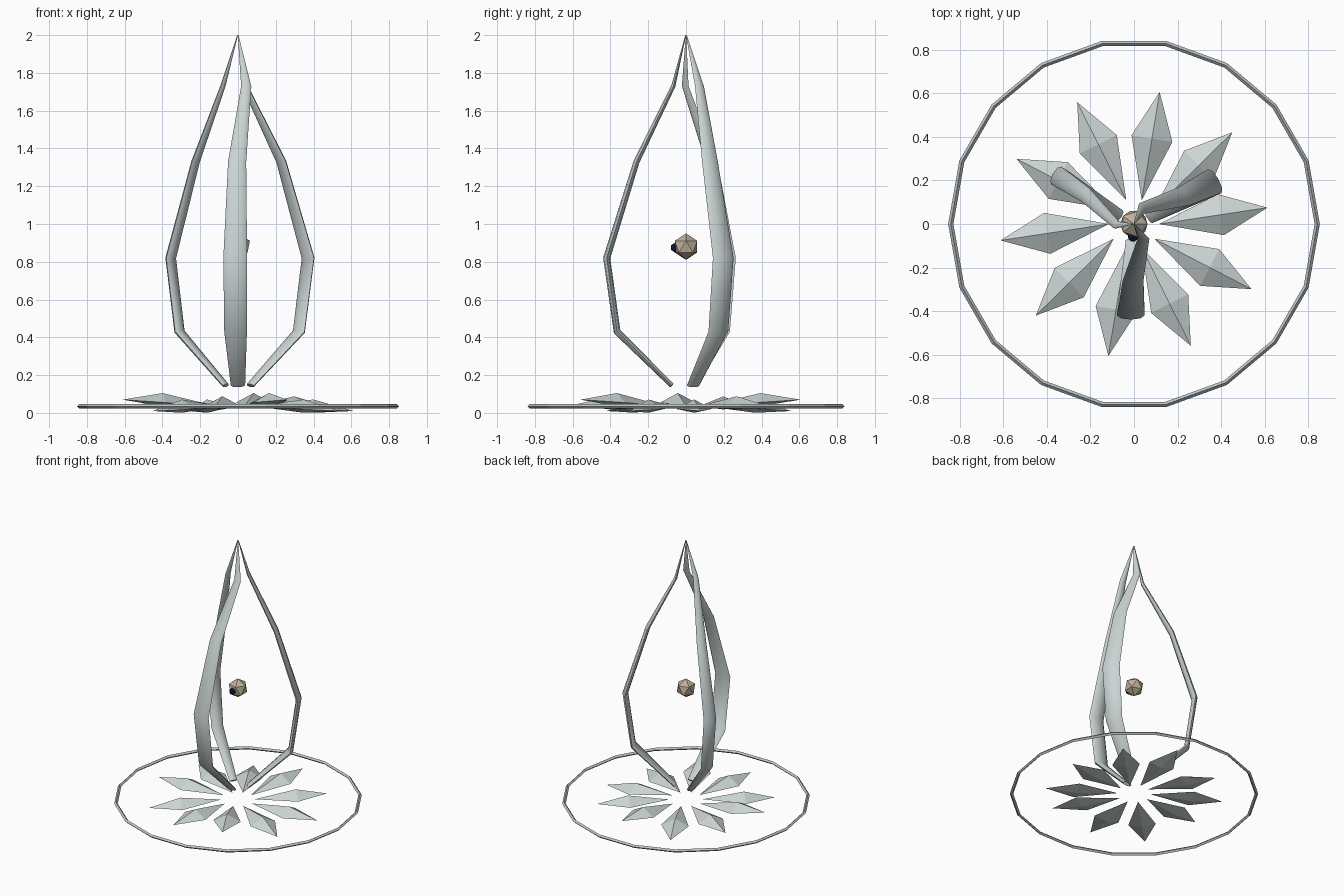
import bpy, bmesh, math
from mathutils import Vector

if "Cube" in bpy.data.objects:
    bpy.data.objects.remove(bpy.data.objects["Cube"])


def material(name, rgb):
    m = bpy.data.materials.new(name)
    m.diffuse_color = (*rgb, 1)
    m.use_nodes = True
    m.node_tree.nodes["Principled BSDF"].inputs["Base Color"].default_value = m.diffuse_color
    return m


SILVER = material("pale silver", (0.60, 0.66, 0.66))
RING = material("ring silver", (0.52, 0.56, 0.56))
TAN = material("warm stone", (0.52, 0.44, 0.33))
NAVY = material("dark navy", (0.008, 0.012, 0.04))


def finish(bm, name, mat):
    bmesh.ops.recalc_face_normals(bm, faces=bm.faces)
    me = bpy.data.meshes.new(name)
    bm.to_mesh(me)
    bm.free()
    ob = bpy.data.objects.new(name, me)
    bpy.context.collection.objects.link(ob)
    me.materials.append(mat)
    return ob


def loft(bm, loops, closed=False):
    """Skin a list of vertex loops; cap the ends unless closed."""
    rows = [[bm.verts.new(p) for p in loop] for loop in loops]
    n = len(rows[0])
    pairs = list(zip(rows, rows[1:])) + ([(rows[-1], rows[0])] if closed else [])
    for a, b in pairs:
        for i in range(n):
            j = (i + 1) % n
            bm.faces.new((a[i], a[j], b[j], b[i]))
    if not closed:
        bm.faces.new(rows[0])
        bm.faces.new(rows[-1])


# Base ring: 18 segments with a diamond section
bm = bmesh.new()
loops = []
for k in range(18):
    a = math.tau * k / 18
    loops.append([((0.841 + 0.012 * math.cos(t)) * math.cos(a),
                   (0.841 + 0.012 * math.cos(t)) * math.sin(a),
                   0.035 + 0.012 * math.sin(t))
                  for t in (0, math.pi / 2, math.pi, 3 * math.pi / 2)])
loft(bm, loops, closed=True)
finish(bm, "base_ring", RING)

# Ten diamond petals, skewed slightly, their tips at three alternating heights
for k in range(10):
    a = math.tau * k / 10
    d = Vector((math.cos(a + 0.15), math.sin(a + 0.15), 0))
    side = Vector((-d.y, d.x, 0))
    up = Vector((0, 0, 1))
    inner = Vector((0.115 * math.cos(a), 0.115 * math.sin(a), 0.035))
    tip = inner + d * 0.503
    tip.z = 0.01 + 0.03 * (k % 3)
    mid = inner.lerp(tip, 0.57)
    bm = bmesh.new()
    p, q = bm.verts.new(inner), bm.verts.new(tip)
    belt = [bm.verts.new(mid + o) for o in
            (side * 0.095, up * 0.05, side * -0.095, up * -0.02)]
    for i in range(4):
        for end in (p, q):
            bm.faces.new((belt[i], belt[(i + 1) % 4], end))
    finish(bm, f"petal_{k + 1}", SILVER)

# Three bowed flame blades meeting at the apex
# each station: radius, height, swirl in degrees, half width, half thickness
PATH = [(0.075, 0.145, 0, 0.038, 0.013), (0.365, 0.43, -2, 0.060, 0.019),
        (0.420, 0.82, -2, 0.063, 0.019), (0.262, 1.33, -1, 0.048, 0.016),
        (0.080, 1.73, 33, 0.027, 0.011), (0.002, 2.0, 33, 0.002, 0.002)]
for k, (base, scale) in enumerate([(270, 1.0), (30, 1.0), (150, 0.75)]):
    pts = []
    for r, z, s, w, t in PATH:
        a = math.radians(base + s)
        pts.append(Vector((r * math.cos(a), r * math.sin(a), z)))
    a = math.radians(base)
    across = Vector((-math.sin(a), math.cos(a), 0))
    loops = []
    for i, (r, z, s, w, t) in enumerate(PATH):
        tan = pts[min(i + 1, 5)] - pts[max(i - 1, 0)]
        u = (across - tan * (across.dot(tan) / tan.length_squared)).normalized()
        if i == 5:
            u = across
        n = u.cross(tan).normalized() if i < 5 else Vector((math.cos(a), math.sin(a), 0))
        if n.dot(Vector((math.cos(a), math.sin(a), 0))) < 0:
            n = -n
        loops.append([pts[i] + u * (w * scale * math.cos(c)) + n * (t * math.sin(c))
                      for c in (math.tau * j / 8 for j in range(8))])
    bm = bmesh.new()
    loft(bm, loops)
    ob = finish(bm, f"flame_blade_{k + 1}", SILVER)
    bpy.context.view_layer.objects.active = ob
    ob.select_set(True)
    bpy.ops.object.shade_smooth_by_angle(angle=math.radians(50))
    ob.select_set(False)

# Floating faceted orb with a small dark bead on its front
for name, pos, rad, mat in [("floating_orb", (0, 0, 0.88), 0.07, TAN),
                            ("dark_bead", (-0.005, -0.058, 0.875), 0.026, NAVY)]:
    bm = bmesh.new()
    bmesh.ops.create_icosphere(bm, subdivisions=1, radius=rad)
    bmesh.ops.translate(bm, verts=bm.verts, vec=pos)
    finish(bm, name, mat)
